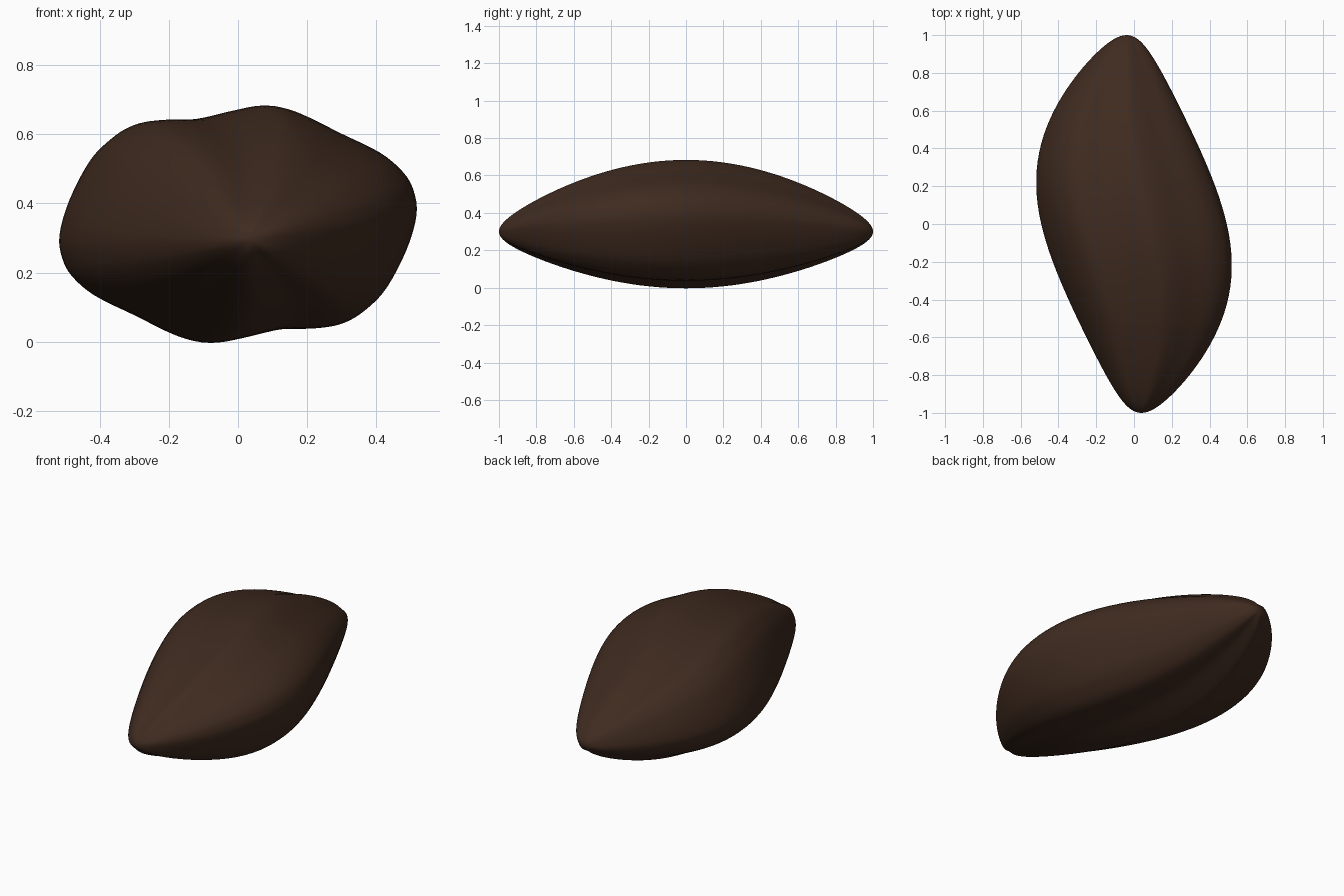
import bpy, bmesh
from math import sin, cos, pi

if "Cube" in bpy.data.objects:
    bpy.data.objects.remove(bpy.data.objects["Cube"])

# Half of the cross-section at mid length (x, z about its centre);
# the other half is the same curve turned by 180 degrees
half = [(.49, .03), (.482, .10), (.452, .155), (.385, .212), (.267, .27),
        (.18, .314), (.12, .337), (.07, .343), (.005, .331), (-.11, .305),
        (-.21, .302), (-.28, .29), (-.34, .253), (-.40, .19), (-.46, .075)]
profile = half + [(-x, -z) for x, z in half]


def smooth_loop(pts, steps):
    """Closed Catmull-Rom curve through the points."""
    n, out = len(pts), []
    for i in range(n):
        a, b, c, d = (pts[(i + k) % n] for k in (-1, 0, 1, 2))
        for s in range(steps):
            t = s / steps
            out.append(tuple(.5 * (2 * q + (r - p) * t + (2 * p - 5 * q + 4 * r - w) * t * t
                                   + (3 * q - p - 3 * r + w) * t ** 3)
                             for p, q, r, w in zip(a, b, c, d)))
    return out


def centre(y):
    """Sideways sway and slight droop of the body along its length."""
    return -.086 * sin(pi * .85 * y), .34 - .04 * y * y


# Body: lofted sections that taper to rounded tips
loop = smooth_loop(profile, 4)
rings_n = 64
bm = bmesh.new()
rings = []
for i in range(1, rings_n):
    t = -pi / 2 + pi * i / rings_n
    y = sin(t)
    scale = cos(t) * (1 - .39 * y * y)
    cx, cz = centre(y)
    rings.append([bm.verts.new((cx + x * scale, y, cz + z * scale)) for x, z in loop])

n = len(loop)
for a, b in zip(rings, rings[1:]):
    for j in range(n):
        bm.faces.new((a[j], a[(j + 1) % n], b[(j + 1) % n], b[j]))
for ring, y in ((rings[0], -1), (rings[-1], 1)):
    cx, cz = centre(y)
    tip = bm.verts.new((cx, y, cz))
    for j in range(n):
        bm.faces.new((ring[j], ring[(j + 1) % n], tip))
bmesh.ops.recalc_face_normals(bm, faces=bm.faces)
for f in bm.faces:
    f.smooth = True

mesh = bpy.data.meshes.new("seed_body")
bm.to_mesh(mesh)
bm.free()
body = bpy.data.objects.new("seed_body", mesh)
bpy.context.collection.objects.link(body)

# Dark brown surface
mat = bpy.data.materials.new("dark_brown")
mat.diffuse_color = (.05, .024, .014, 1)
mat.use_nodes = True
mat.node_tree.nodes["Principled BSDF"].inputs["Base Color"].default_value = mat.diffuse_color
mesh.materials.append(mat)
